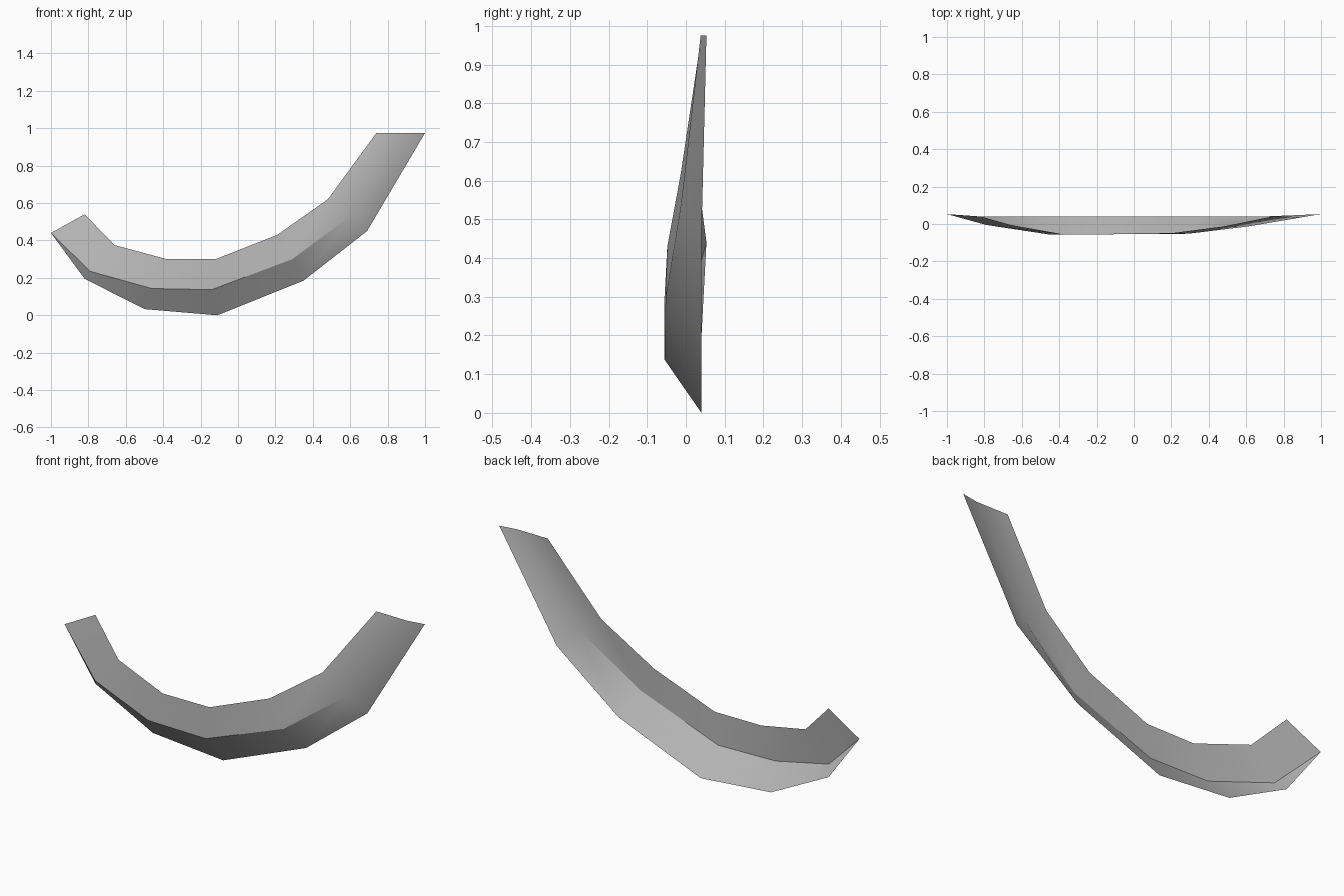
import bpy
import bmesh
import math

cube = bpy.data.objects.get("Cube")
if cube:
    bpy.data.objects.remove(cube, do_unlink=True)

# One flat grey for the whole band
grey = bpy.data.materials.new("plain grey")
grey.use_nodes = True
colour = (0.5, 0.5, 0.5, 1)
grey.diffuse_color = colour
grey.node_tree.nodes["Principled BSDF"].inputs["Base Color"].default_value = colour

# Three rails of the open curved band, from its left end to its right end
top_rail = [(0.74, 0.04, 0.975), (0.48, -0.013, 0.62), (0.21, -0.048, 0.43),
            (-0.12, -0.055, 0.30), (-0.38, -0.055, 0.30), (-0.66, -0.005, 0.375),
            (-0.82, 0.04, 0.54)]
ridge_rail = [(0.91, 0.038, 0.975), (0.61, -0.013, 0.535), (0.29, -0.052, 0.30),
              (-0.14, -0.055, 0.137), (-0.46, -0.055, 0.143), (-0.79, -0.005, 0.235),
              (-1, 0.053, 0.44)]
bottom_rail = [(1, 0.053, 0.975), (0.69, 0.04, 0.45), (0.35, 0.04, 0.185),
               (-0.11, 0.04, 0), (-0.50, 0.04, 0.033), (-0.82, 0.04, 0.195),
               (-1, 0.053, 0.44)]

# Skin neighbouring rails; the lower strip tapers to a point at the right end
bm = bmesh.new()
rails = [[bm.verts.new(p) for p in rail] for rail in (top_rail, ridge_rail, bottom_rail)]
for upper, lower in zip(rails, rails[1:]):
    for i in range(len(upper) - 1):
        bm.faces.new((upper[i], upper[i + 1], lower[i + 1], lower[i]))
bmesh.ops.remove_doubles(bm, verts=bm.verts[:], dist=0.001)

mesh = bpy.data.meshes.new("curved_band")
bm.to_mesh(mesh)
bm.free()
mesh.materials.append(grey)

band = bpy.data.objects.new("curved_band", mesh)
bpy.context.collection.objects.link(band)
bpy.context.view_layer.objects.active = band
band.select_set(True)
bpy.ops.object.shade_smooth_by_angle(angle=math.radians(30))
